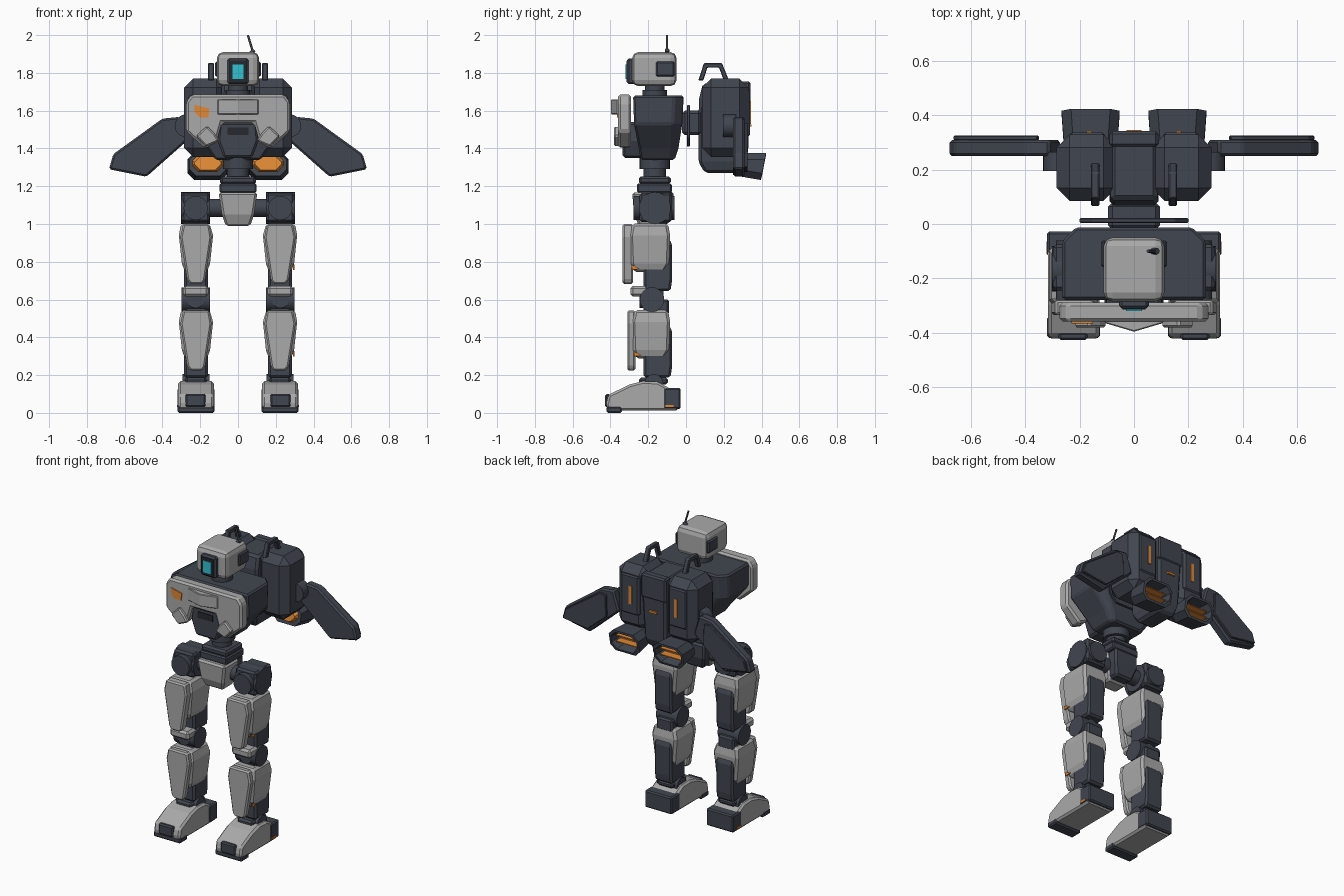
import bpy, bmesh, math
from mathutils import Vector


def material(name, rgb):
    m = bpy.data.materials.new(name)
    m.diffuse_color = (*rgb, 1)
    return m


DARK = material("dark slate", (0.053, 0.061, 0.08))
LIGHT = material("light grey", (0.40, 0.40, 0.40))
ORANGE = material("orange", (0.75, 0.25, 0.035))
CYAN = material("cyan glow", (0.03, 0.55, 0.65))
BLACK = material("near black", (0.02, 0.022, 0.028))


def loft(name, rings, mat, bevel=0.0, s=1, smooth=False, segs=1):
    """Skin equal-length rings and cap both ends; s = -1 mirrors in x."""
    bm = bmesh.new()
    loops = [[bm.verts.new((x * s, y, z)) for x, y, z in r] for r in rings]
    n = len(loops[0])
    for a, b in zip(loops, loops[1:]):
        for i in range(n):
            j = (i + 1) % n
            bm.faces.new((a[i], a[j], b[j], b[i])).smooth = smooth
    bm.faces.new(loops[0])
    bm.faces.new(loops[-1])
    bmesh.ops.recalc_face_normals(bm, faces=bm.faces[:])
    me = bpy.data.meshes.new(name)
    bm.to_mesh(me)
    bm.free()
    me.materials.append(mat)
    ob = bpy.data.objects.new(name, me)
    bpy.context.collection.objects.link(ob)
    if bevel:
        mod = ob.modifiers.new("bevel", 'BEVEL')
        mod.width = bevel
        mod.segments = segs
        mod.limit_method = 'ANGLE'
        mod.angle_limit = math.radians(30)
    return ob


def rect(x0, x1, y0, y1, z):
    return [(x0, y0, z), (x1, y0, z), (x1, y1, z), (x0, y1, z)]


def box(name, x, y, z, mat, bevel=0.0, s=1, segs=1):
    return loft(name, [rect(*x, *y, z[0]), rect(*x, *y, z[1])], mat, bevel, s, segs=segs)


def stack(name, rows, mat, bevel=0.0, s=1):
    """Rows of (x0, x1, y0, y1, z) from bottom to top."""
    return loft(name, [rect(*r) for r in rows], mat, bevel, s)


def plate(name, pts, axis, a, b, mat, bevel=0.0, s=1):
    """Extrude a profile: (x, z) along y, or (y, z) along x."""
    put = (lambda p, t: (p[0], t, p[1])) if axis == 'y' else (lambda p, t: (t, p[0], p[1]))
    return loft(name, [[put(p, t) for p in pts] for t in (a, b)], mat, bevel, s)


def rod(name, p, q, r, mat, s=1, n=24):
    p, q = Vector(p), Vector(q)
    rot = (q - p).to_track_quat('Z', 'Y')
    circ = [rot @ Vector((r * math.cos(t), r * math.sin(t), 0))
            for t in (2 * math.pi * i / n for i in range(n))]
    return loft(name, [[tuple(e + c) for c in circ] for e in (p, q)], mat, 0, s, True)


def sym(pts):
    return pts + [(-x, z) for x, z in reversed(pts)]


# Head
box("head", (-.112, .112), (-.285, -.05), (1.73, 1.91), LIGHT, .032, segs=2)
box("face_frame", (-.055, .055), (-.312, -.27), (1.74, 1.877), DARK, .01)
box("face_recess", (-.042, .042), (-.316, -.308), (1.752, 1.864), BLACK)
box("face_screen", (-.03, .03), (-.320, -.314), (1.768, 1.845), CYAN)
for s in (-1, 1):
    box("ear_pad", (.1, .122), (-.16, -.06), (1.78, 1.86), DARK, .008, s)
rod("antenna_base", (.065, -.10, 1.9), (.085, -.10, 1.922), .012, DARK, n=10)
rod("antenna", (.078, -.10, 1.915), (.052, -.10, 2.0), .006, DARK, n=8)
rod("neck", (0, -.165, 1.67), (0, -.165, 1.71), .065, DARK)
rod("neck_collar", (0, -.165, 1.70), (0, -.165, 1.735), .052, DARK)


# Torso: tapered block with cut rear corners
def torso_ring(w, y0, y1, z, c):
    return [(-w, y0, z), (w, y0, z), (w, y1 - c, z), (w - c, y1, z), (-w + c, y1, z), (-w, y1 - c, z)]


loft("torso", [torso_ring(.12, -.24, -.06, 1.34, .02), torso_ring(.16, -.25, -.04, 1.40, .03),
               torso_ring(.265, -.275, -.02, 1.53, .05), torso_ring(.265, -.28, -.012, 1.68, .05)], DARK, .01)
plate("abdomen", sym([(.075, 1.35), (.108, 1.44), (.10, 1.54)]), 'y', -.335, -.22, DARK, .012)
box("abdomen_slot", (-.055, .055), (-.34, -.333), (1.47, 1.51), BLACK)

# Chest armour
plate("chest_plate", sym([(.245, 1.685), (.275, 1.645), (.275, 1.49), (.175, 1.40), (.115, 1.43),
                          (.085, 1.535)]), 'y', -.36, -.29, LIGHT, .012)
wedge = [(-.108, -.35), (-.108, -.365), (0, -.397), (.108, -.365), (.108, -.35)]
loft("chest_wedge", [[(x, y, z) for x, y in wedge] for z in (1.58, 1.66)], LIGHT, .004)
plate("chest_badge", [(-.23, 1.63), (-.152, 1.612), (-.157, 1.565), (-.205, 1.565), (-.23, 1.595)],
      'y', -.366, -.357, ORANGE)
for s in (-1, 1):
    plate("chest_pad", [(.10, 1.44), (.17, 1.41), (.222, 1.465), (.165, 1.52), (.125, 1.48)],
          'y', -.382, -.35, LIGHT, .008, s)

# Waist and pelvis
rod("waist_upper", (0, -.165, 1.29), (0, -.165, 1.35), .08, DARK)
rod("waist_middle", (0, -.165, 1.24), (0, -.165, 1.30), .06, DARK)
box("waist_ring", (-.095, .095), (-.25, -.08), (1.21, 1.252), DARK, .012)
box("waist_base", (-.098, .098), (-.26, -.075), (1.165, 1.215), DARK, .008)
stack("pelvis_core", [(-.06, .06, -.22, -.09, 1.0), (-.085, .085, -.22, -.065, 1.08),
                      (-.085, .085, -.22, -.065, 1.17)], DARK, .012)
stack("pelvis_armour", [(-.065, .065, -.25, -.15, .99), (-.085, .085, -.275, -.13, 1.05),
                        (-.103, .103, -.285, -.13, 1.168)], LIGHT, .012)
rod("hip_axle", (-.2, -.165, 1.085), (.2, -.165, 1.085), .048, DARK)

# Legs
for s in (-1, 1):
    rod("hip_drum", (.148, -.165, 1.085), (.302, -.165, 1.085), .084, DARK, s)
    rod("hip_cross_drum", (.224, -.278, 1.085), (.224, -.06, 1.085), .064, DARK, s)
    box("hip_block", (.15, .298), (-.245, -.075), (1.01, 1.165), DARK, .012, s)
    for part, dz, dy in (("thigh", 0, 0), ("shin", -.458, .012)):
        stack(part + "_shell", [(.165, .28, -.275 + dy, -.115, .745 + dz), (.148, .297, -.292 + dy, -.09, .79 + dz),
                                (.132, .313, -.298 + dy, -.084, .94 + dz),
                                (.15, .302, -.285 + dy, -.095, 1.002 + dz)], LIGHT, .014, s)
        plate(part + "_guard", [(.152, 1.0 + dz), (.29, 1.0 + dz), (.305, .93 + dz), (.268, .70 + dz),
                                (.25, .682 + dz), (.19, .682 + dz), (.175, .70 + dz), (.14, .93 + dz)],
              'y', -.335 + dy * 2, -.28 + dy, LIGHT, .009, s)
        plate(part + "_core", [(-.225, .645 + dz), (-.082, .645 + dz), (-.074, .70 + dz),
                               (-.074, .90 + dz), (-.10, .93 + dz), (-.225, .93 + dz)],
              'x', .16, .285, DARK, .012, s)
        if s == 1:
            plate(part + "_marker", [(-.29 + dy, .785 + dz), (-.245 + dy, .762 + dz), (-.285 + dy, .757 + dz)],
                  'x', .291, .299, ORANGE)
    rod("knee_drum", (.148, -.18, .60), (.298, -.18, .60), .065, DARK, s)
    rod("knee_cross_drum", (.224, -.245, .60), (.224, -.12, .60), .045, DARK, s)
    box("knee_cap", (.155, .292), (-.295, -.20), (.615, .672), LIGHT, .014, s)
    box("knee_lower", (.165, .28), (-.225, -.09), (.52, .60), DARK, .01, s)
    rod("ankle", (.15, -.17, .155), (.295, -.17, .155), .05, DARK, s)
    box("ankle_collar", (.165, .28), (-.25, -.095), (.15, .187), DARK, .012, s)
    # Feet
    plate("foot", [(-.41, .012), (-.425, .04), (-.412, .095), (-.30, .15), (-.23, .168), (-.15, .165),
                   (-.09, .132), (-.04, .128), (-.04, .012)], 'x', .128, .317, LIGHT, .012, s)
    box("heel", (.125, .32), (-.12, -.028), (.02, .132), DARK, .008, s)
    box("heel_marker", (.30, .323), (-.11, -.065), (.03, .043), ORANGE, 0, s)
    box("toe_plate", (.172, .278), (-.428, -.40), (.03, .10), DARK, .008, s)
    box("toe_sole", (.125, .32), (-.42, -.34), (0, .035), DARK, .008, s)

# Backpack: mount, centre spine and side pods
plate("back_mount", sym([(.15, 1.63), (.20, 1.58), (.20, 1.46), (.15, 1.41)]), 'y', .004, .022, DARK, .004)
box("mount_arm", (-.095, .095), (-.02, .08), (1.47, 1.60), DARK, .015)
stack("backpack_spine", [(-.06, .06, .10, .30, 1.27), (-.078, .078, .065, .325, 1.33),
                         (-.09, .09, .068, .338, 1.66), (-.085, .085, .09, .342, 1.745)], DARK, .015)
box("spine_bridge", (-.09, .09), (.285, .342), (1.60, 1.755), DARK, .01)
box("spine_light", (-.028, .028), (.335, .346), (1.515, 1.528), ORANGE)
for s in (-1, 1):
    box("backpack_pod", (.065, .285), (.085, .33), (1.355, 1.77), DARK, .048, s)
    box("pod_panel", (.105, .24), (.31, .338), (1.46, 1.72), DARK, .012, s)
    box("pod_light", (.155, .175), (.334, .343), (1.53, 1.65), ORANGE, 0, s)
    # Carry handle: arched strap
    plate("carry_handle", [(.065, 1.76), (.095, 1.852), (.19, 1.852), (.228, 1.76), (.20, 1.76),
                           (.175, 1.828), (.113, 1.828), (.092, 1.76)], 'x', .128, .158, DARK, .004, s)
    # Folded wings
    rod("wing_joint", (.275, .195, 1.52), (.275, .265, 1.52), .06, DARK, s)
    outline = [(.683, 1.29), (.66, 1.37), (.40, 1.558), (.31, 1.567), (.27, 1.44), (.485, 1.25)]
    plate("wing", outline, 'y', .25, .31, DARK, .01, s)
    plate("wing_cover", [(.667, 1.30), (.645, 1.365), (.40, 1.535), (.355, 1.53), (.35, 1.39),
                         (.485, 1.275)], 'y', .308, .326, DARK, .004, s)

    # Thruster nozzle: hollow chamfered tube pointing back and slightly down
    def mouth(w, h, y, z, c=.035, cx=.16):
        pts = [(w, h - c), (w - c, h), (c - w, h), (-w, h - c), (-w, c - h), (c - w, -h), (w - c, -h), (w, c - h)]
        return [(cx + a, y - .2 * b * -1, z + b) for a, b in pts]

    loft("nozzle", [mouth(.098, .06, .28, 1.315), mouth(.107, .072, .41, 1.305),
                    mouth(.093, .058, .412, 1.305), mouth(.08, .045, .33, 1.312)], DARK, 0, s)
    loft("nozzle_liner", [mouth(.082, .047, .325, 1.312), mouth(.079, .044, .345, 1.312)], ORANGE, 0, s)
    for dz in (-.02, .02):
        box("nozzle_fin", (.085, .235), (.34, .39), (1.305 + dz, 1.311 + dz), ORANGE, 0, s)
    loft("nozzle_intake", [mouth(.07, .035, .255, 1.322, .03), mouth(.082, .044, .285, 1.322, .03)], ORANGE, 0, s)
